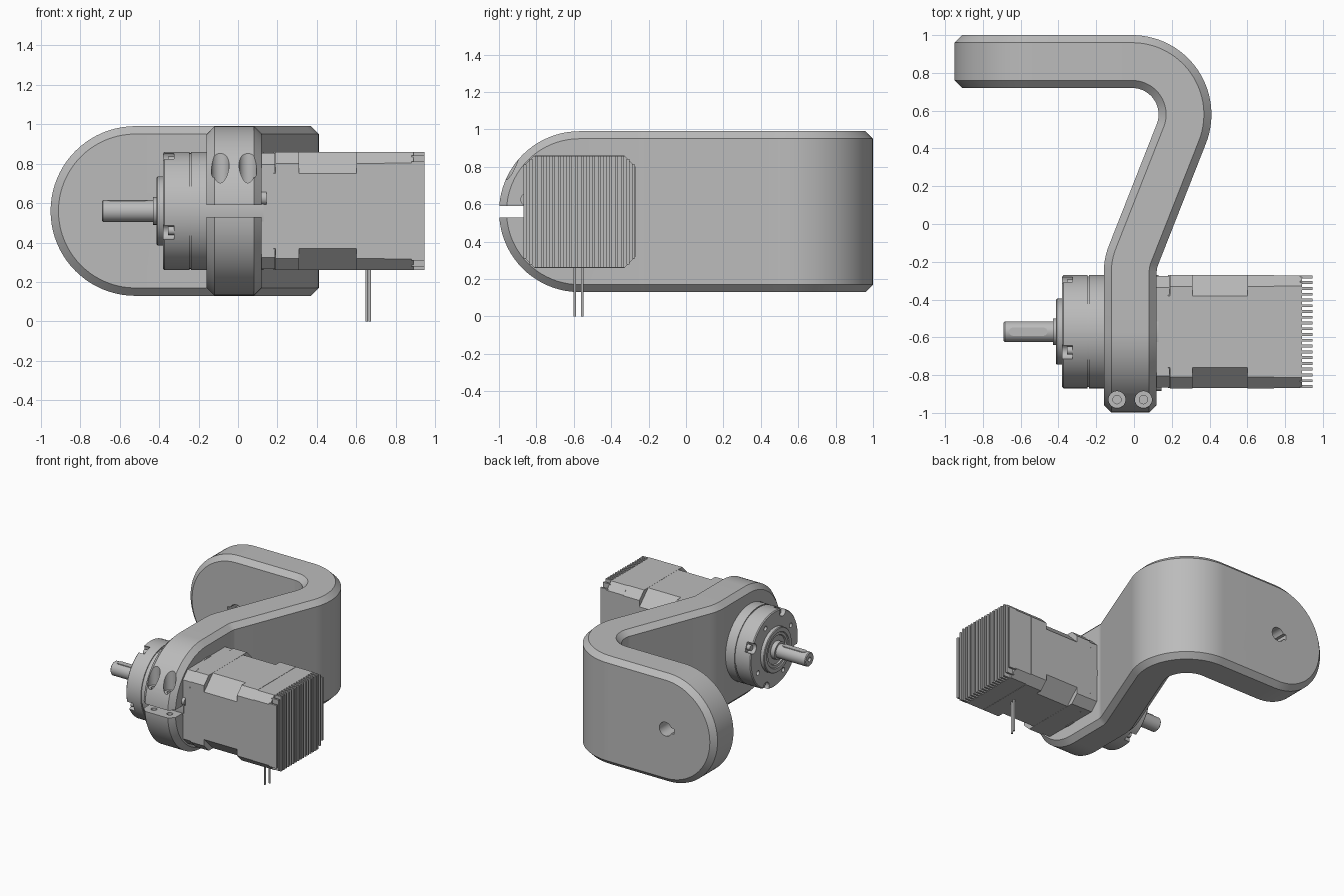
import bpy, bmesh
from math import sin, cos, pi, radians
from mathutils import Vector, Matrix

cube = bpy.data.objects.get("Cube")
if cube:
    bpy.data.objects.remove(cube)

grey = bpy.data.materials.new("machined_grey")
grey.use_nodes = True
grey.diffuse_color = (0.5, 0.5, 0.5, 1)
grey.node_tree.nodes["Principled BSDF"].inputs["Base Color"].default_value = (0.5, 0.5, 0.5, 1)

CY, CZ = -0.57, 0.56      # drive axis, parallel to x


def finish(name, bm):
    bmesh.ops.remove_doubles(bm, verts=bm.verts, dist=1e-5)
    bmesh.ops.recalc_face_normals(bm, faces=bm.faces)
    mesh = bpy.data.meshes.new(name)
    bm.to_mesh(mesh)
    bm.free()
    mesh.materials.append(grey)
    ob = bpy.data.objects.new(name, mesh)
    bpy.context.collection.objects.link(ob)
    return ob


def box(name, x, y, z):
    bm = bmesh.new()
    bmesh.ops.create_cube(bm, size=1)
    for v in bm.verts:
        v.co = [lo + (c + 0.5) * (hi - lo) for c, (lo, hi) in zip(v.co, (x, y, z))]
    return finish(name, bm)


def rod(name, r, a, b, n=32):
    a, b = Vector(a), Vector(b)
    bm = bmesh.new()
    turn = (b - a).to_track_quat('Z', 'Y').to_matrix().to_4x4()
    bmesh.ops.create_cone(bm, cap_ends=True, segments=n, radius1=r, radius2=r,
                          depth=(b - a).length, matrix=Matrix.Translation((a + b) / 2) @ turn)
    return finish(name, bm)


def prism(name, x0, x1, half, ch):
    """Square bar along the drive axis with chamfered corners."""
    k = half - ch
    pts = [(half, k), (k, half), (-k, half), (-half, k),
           (-half, -k), (-k, -half), (k, -half), (half, -k)]
    bm = bmesh.new()
    face = bm.faces.new([bm.verts.new((x0, CY + y, CZ + z)) for y, z in pts])
    new = bmesh.ops.extrude_face_region(bm, geom=[face])["geom"]
    bmesh.ops.translate(bm, vec=(x1 - x0, 0, 0),
                        verts=[g for g in new if isinstance(g, bmesh.types.BMVert)])
    if len(bm.faces) < 10:
        bm.faces.new([v for v in face.verts])
    return finish(name, bm)


def lathe(name, profile, n=72):
    """Closed turning of (x, radius) points about the drive axis."""
    bm = bmesh.new()
    rings = [[bm.verts.new((x, CY + r * cos(2 * pi * i / n), CZ + r * sin(2 * pi * i / n)))
              for i in range(n)] for x, r in profile]
    for a, b in zip(rings, rings[1:]):
        for i in range(n):
            j = (i + 1) % n
            bm.faces.new((a[i], a[j], b[j], b[i]))
    bm.faces.new(rings[0])
    bm.faces.new(rings[-1])
    return finish(name, bm)


def cut(ob, cutters):
    for c in cutters:
        c.hide_render = True
        mod = ob.modifiers.new("cut", 'BOOLEAN')
        mod.operation, mod.solver, mod.object = 'DIFFERENCE', 'EXACT', c
        bpy.context.view_layer.objects.active = ob
        bpy.ops.object.modifier_apply(modifier=mod.name)
        bpy.data.objects.remove(c)


# Bent arm: a stadium-shaped plate with chamfered rim, wrapped along a plan path
T, CH, R = 0.14, 0.04, 0.43
BEND = radians(21.5)
SEGMENTS = [(0.94, 0), (0.28 * (pi / 2 + BEND), -1 / 0.28), (0.692, 0),
            (0.24 * BEND, 1 / 0.24), (0.745, 0)]       # length, curvature
TOTAL = sum(l for l, _ in SEGMENTS)


def on_path(s, off):
    p, a = Vector((-0.95, 0.86)), 0.0
    for length, k in SEGMENTS:
        d = min(s, length)
        if k:
            p += Vector((sin(a + k * d) - sin(a), cos(a) - cos(a + k * d))) / k
            a += k * d
        else:
            p += Vector((cos(a), sin(a))) * d
        s -= d
        if s <= 0:
            break
    return p + Vector((-sin(a), cos(a))) * off


def stations(inset):
    r = R - inset
    cap = [(r * cos(pi / 2 * i / 20), r * sin(pi / 2 * i / 20)) for i in range(21)]
    out = [(R - c, h) for c, h in cap]
    start = 0
    for length, k in SEGMENTS[:-1]:
        n = 28 if abs(k) > 0 and length > 0.3 else 8 if k else 1
        out += [(start + length * (i + 1) / n, r) for i in range(n)]
        start += length
    return out + [(TOTAL - R + c, h) for c, h in reversed(cap)]


bm = bmesh.new()
layers = []
for off, inset in ((-T, CH), (-T + CH, 0), (T - CH, 0), (T, CH)):
    rows = []
    for sign in (1, -1):
        rows.append([bm.verts.new((*on_path(s, off), CZ + sign * h)) for s, h in stations(inset)])
    layers.append(rows)
bmesh.ops.remove_doubles(bm, verts=[], dist=1e-5)
for i in range(len(layers[0][0]) - 1):
    for up, low in (layers[0], layers[3]):
        bm.faces.new((up[i], up[i + 1], low[i + 1], low[i]))
    for a, b in zip(layers, layers[1:]):
        for ra, rb in zip(a, b):
            bm.faces.new((ra[i], ra[i + 1], rb[i + 1], rb[i]))
arm = finish("bent_arm", bm)

cutters = [rod("bore", 0.301, (-0.3, CY, CZ), (0.3, CY, CZ), 72),
           box("clamp_slot", (-0.3, 0.3), (-1.1, -0.8), (0.53, 0.59)),
           rod("shaft_hole", 0.055, (-0.52, 0.6, CZ), (-0.52, 1.1, CZ)),
           box("key_way", (-0.595, -0.52), (0.6, 1.1), (CZ - 0.022, CZ + 0.022))]
for x in (-0.09, 0.05):
    cutters += [rod("counterbore", 0.045, (x, -0.93, 0.7), (x, -0.93, 1.1)),
                rod("bolt_hole", 0.022, (x, -0.93, 0.4), (x, -0.93, 0.8), 20)]
cut(arm, cutters)

# Gearbox with stepped output flange
gearbox = lathe("gearbox", [(-0.38, 0.17), (-0.38, 0.293), (-0.373, 0.3), (-0.247, 0.3), (-0.247, 0.293),
                            (-0.238, 0.293), (-0.238, 0.3), (0.13, 0.3), (0.13, 0.1)])
cutters = []
for q in range(4):
    a = q * pi / 2 + BEND
    for r, ang, rad, depth in ((0.285, a, 0.04, 0.055), (0.235, a + 0.7, 0.018, 0.03)):
        y, z = CY + r * cos(ang), CZ + r * sin(ang)
        cutters.append(rod("pocket", rad, (-0.45, y, z), (-0.38 + depth, y, z), 24))
cut(gearbox, cutters)
for q in range(4):
    a = q * pi / 2 + BEND
    y, z = CY + 0.272 * cos(a), CZ + 0.272 * sin(a)
    rod("flange_screw", 0.022, (-0.355, y, z), (-0.32, y, z), 20)

lathe("output_flange", [(-0.395, 0.08), (-0.395, 0.11), (-0.405, 0.115), (-0.405, 0.135), (-0.412, 0.14),
                        (-0.412, 0.17), (-0.407, 0.175), (-0.37, 0.175)])
lathe("shaft_collar", [(-0.43, 0.05), (-0.43, 0.07), (-0.39, 0.07)], 48)
shaft = lathe("output_shaft", [(-0.69, 0.018), (-0.69, 0.049), (-0.684, 0.055), (-0.38, 0.055)], 40)
cut(shaft, [rod("centre_hole", 0.018, (-0.72, CY, CZ), (-0.66, CY, CZ), 16)])
box("shaft_key", (-0.64, -0.48), (CY - 0.022, CY + 0.022), (CZ, CZ + 0.056))
for x in (-0.64, -0.48):
    rod("shaft_key_end", 0.022, (x, CY, CZ), (x, CY, CZ + 0.056), 24)

# Motor housing
prism("motor_flange", 0.12, 0.187, 0.295, 0.06)
prism("motor_front_cap", 0.19, 0.31, 0.3, 0.06)
prism("motor_stator", 0.18, 0.62, 0.299, 0.11)
prism("motor_rear_cap", 0.6, 0.742, 0.3, 0.06)
prism("motor_encoder_cap", 0.742, 0.89, 0.298, 0.055)
rod("side_screw", 0.035, (0.115, -0.85, 0.625), (0.145, -0.85, 0.625), 20)

# Cooling fins follow the chamfered outline
FINS = 20
for i in range(FINS):
    y = -0.29 + 0.58 * i / (FINS - 1)
    h = 0.298 - max(0, abs(y) - 0.243)
    box("cooling_fin", (0.88, 0.945), (CY + y - 0.0075, CY + y + 0.0075), (CZ - h, CZ + h))

# Power leads
for x, y in ((0.653, -0.595), (0.668, -0.555)):
    rod("power_lead", 0.007, (x, y, 0), (x, y, 0.28), 12)

for ob in bpy.context.scene.objects:
    if ob.type == 'MESH':
        bpy.ops.object.select_all(action='DESELECT')
        ob.select_set(True)
        bpy.context.view_layer.objects.active = ob
        bpy.ops.object.shade_smooth_by_angle(angle=radians(25))
